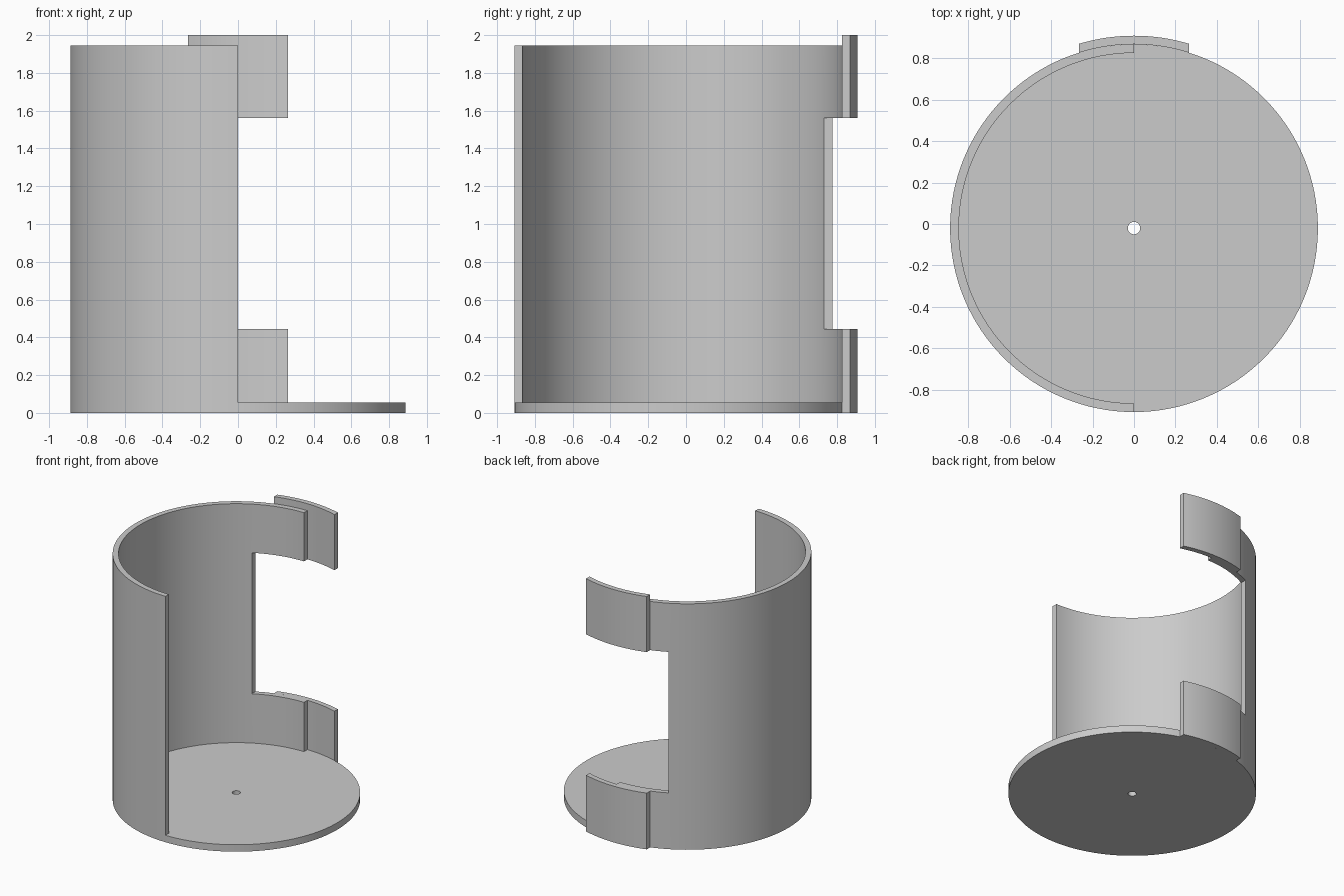
import bpy, bmesh
from math import acos, cos, sin, pi

cube = bpy.data.objects.get("Cube")
if cube:
    bpy.data.objects.remove(cube, do_unlink=True)

CY = -0.02                      # y of the cylinder axis
R, R_IN, R_TAB = 0.887, 0.845, 0.928
FLOOR, RIM, TOP = 0.055, 1.945, 2.0
LOW, HIGH = 0.445, 1.56         # bottom and top of the back opening

grey = bpy.data.materials.new("plain grey")
grey.use_nodes = True
grey.diffuse_color = (0.6, 0.6, 0.6, 1)
grey.node_tree.nodes["Principled BSDF"].inputs["Base Color"].default_value = grey.diffuse_color


def curved_plate(name, outer, inner, span, z0, z1, segs, closed=False):
    """Extruded ring section; span(r) gives start and end angle for a radius."""
    bm = bmesh.new()
    columns = []
    for i in range(segs if closed else segs + 1):
        column = []
        for r, z in ((outer, z0), (outer, z1), (inner, z1), (inner, z0)):
            a, b = span(r)
            t = a + (b - a) * i / segs
            column.append(bm.verts.new((r * cos(t), CY + r * sin(t), z)))
        columns.append(column)
    pairs = list(zip(columns, columns[1:]))
    if closed:
        pairs.append((columns[-1], columns[0]))
    else:
        bm.faces.new(columns[0])
        bm.faces.new(columns[-1])
    for c, d in pairs:
        for k in range(4):
            n = (k + 1) % 4
            bm.faces.new((c[k], d[k], d[n], c[n]))
    bmesh.ops.recalc_face_normals(bm, faces=bm.faces)
    mesh = bpy.data.meshes.new(name)
    bm.to_mesh(mesh)
    bm.free()
    mesh.materials.append(grey)
    obj = bpy.data.objects.new(name, mesh)
    bpy.context.collection.objects.link(obj)
    return obj


def activate(obj):
    bpy.ops.object.select_all(action='DESELECT')
    obj.select_set(True)
    bpy.context.view_layer.objects.active = obj


# Round base with a small centre hole
base = curved_plate("base_disc", R, 0.03, lambda r: (0, 2 * pi), 0, FLOOR, 128, True)

# Half-round wall
wall = curved_plate("half_wall", R, R_IN, lambda r: (pi / 2, 3 * pi / 2), FLOOR, RIM, 64)

# Back opening, cut through the wall
bpy.ops.mesh.primitive_cube_add(size=1, location=(0.11, 0.8, (LOW + HIGH) / 2))
cutter = bpy.context.object
cutter.name = "opening_cutter"
cutter.scale = (1, 0.8, HIGH - LOW)
cutter.hide_render = True
activate(wall)
cut = wall.modifiers.new("opening", 'BOOLEAN')
cut.operation = 'DIFFERENCE'
cut.solver = 'EXACT'
cut.object = cutter
bpy.ops.object.modifier_apply(modifier=cut.name)
bpy.data.objects.remove(cutter, do_unlink=True)

# Curved tabs on the back, ends cut straight at equal x
HALF = 0.265
tabs = [curved_plate(name, R_TAB, R, lambda r: (acos(HALF / r), acos(-HALF / r)), z0, z1, 16)
        for name, z0, z1 in (("lower_tab", 0, LOW), ("upper_tab", HIGH, TOP))]

for obj in [base, wall] + tabs:
    activate(obj)
    bpy.ops.object.shade_smooth_by_angle()
